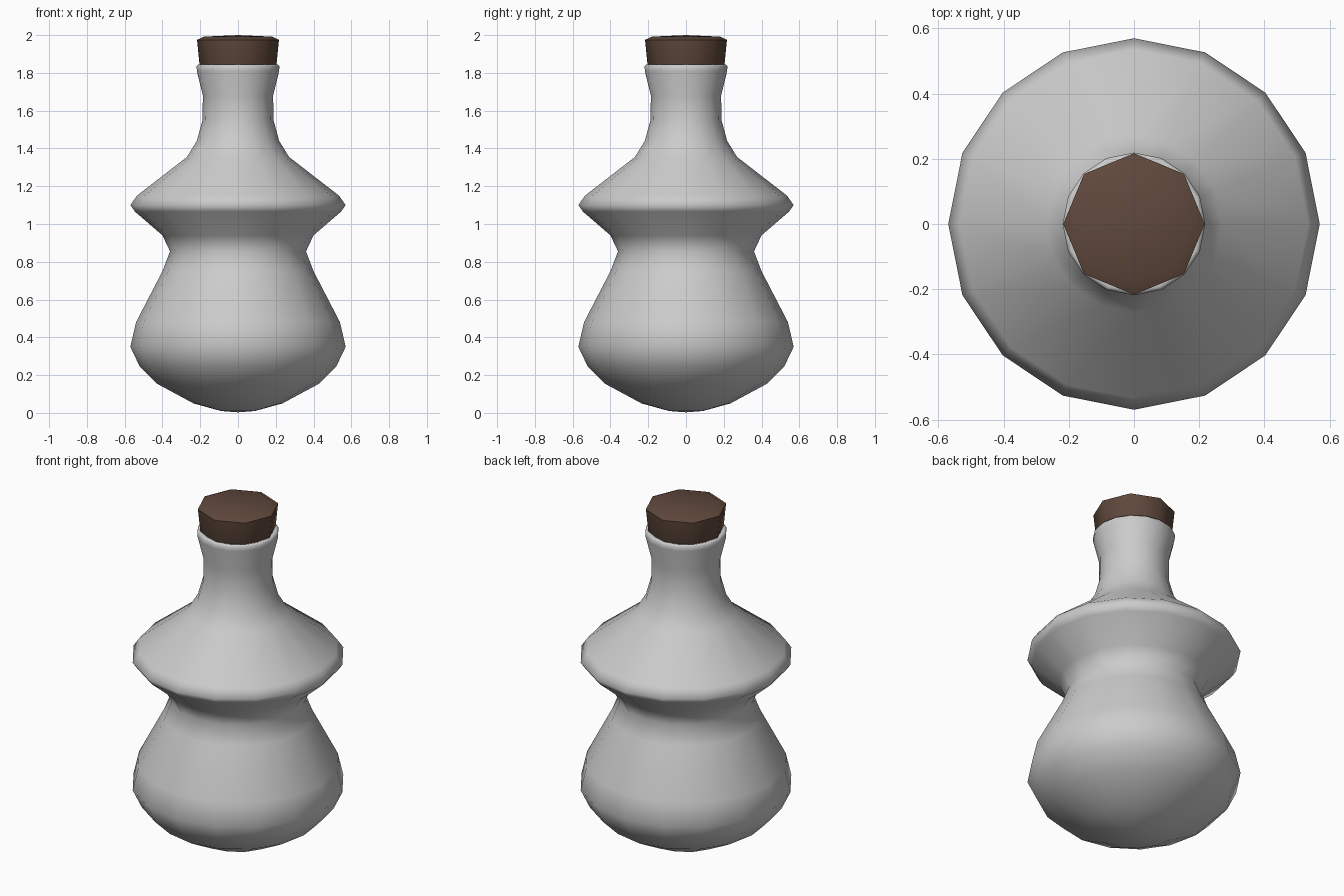
import bpy, bmesh, math

if "Cube" in bpy.data.objects:
    bpy.data.objects.remove(bpy.data.objects["Cube"])


def material(name, rgb):
    m = bpy.data.materials.new(name)
    m.diffuse_color = (*rgb, 1)
    m.use_nodes = True
    m.node_tree.nodes["Principled BSDF"].inputs["Base Color"].default_value = m.diffuse_color
    return m


def lathe(name, profile, sides, mat, angle):
    """Revolve (radius, z) points around z; radius 0 closes to a pole."""
    bm = bmesh.new()
    rings = []
    for r, z in profile:
        n = sides if r > 0 else 1
        rings.append([bm.verts.new((r * math.cos(2 * math.pi * i / sides),
                                    r * math.sin(2 * math.pi * i / sides), z)) for i in range(n)])
    for a, b in zip(rings, rings[1:]):
        for i in range(sides):
            j = (i + 1) % sides
            quad = [a[i % len(a)], a[j % len(a)], b[j % len(b)], b[i % len(b)]]
            bm.faces.new(list(dict.fromkeys(quad)))
    me = bpy.data.meshes.new(name)
    bm.to_mesh(me)
    bm.free()
    ob = bpy.data.objects.new(name, me)
    bpy.context.collection.objects.link(ob)
    me.materials.append(mat)
    bpy.ops.object.select_all(action='DESELECT')
    ob.select_set(True)
    bpy.context.view_layer.objects.active = ob
    bpy.ops.object.shade_smooth_by_angle(angle=math.radians(angle))
    return ob


glass = material("pale grey glass", (0.6, 0.6, 0.6))
cork = material("brown cork", (0.115, 0.065, 0.045))

# Double-bulged bottle with narrow neck and lip
lathe("bottle", [(0, 0.003), (0.09, 0.01), (0.235, 0.05), (0.43, 0.155), (0.52, 0.245),
                 (0.57, 0.35), (0.54, 0.48), (0.40, 0.75), (0.36, 0.855), (0.40, 0.94),
                 (0.545, 1.065), (0.57, 1.10), (0.535, 1.15), (0.27, 1.355), (0.218, 1.44),
                 (0.188, 1.55), (0.186, 1.68), (0.218, 1.81), (0.219, 1.835), (0.21, 1.845),
                 (0.19, 1.84), (0.165, 1.78), (0.16, 1.7)], 16, glass, 80)

# Tapered stopper pushed into the neck
lathe("stopper", [(0, 1.72), (0.155, 1.72), (0.204, 1.845), (0.217, 1.975), (0.18, 1.992),
                  (0, 2.0)], 8, cork, 50)
